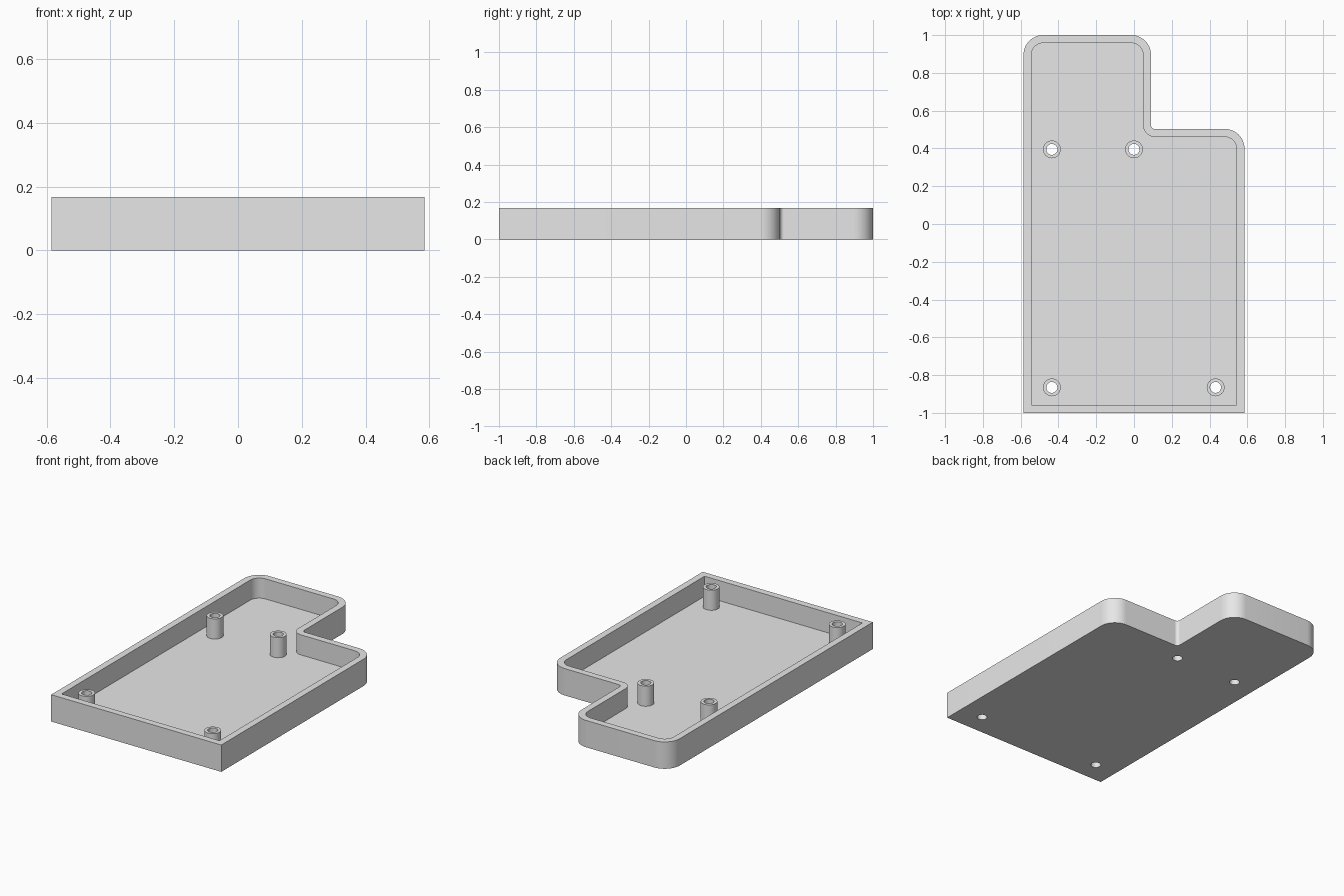
import bpy, bmesh, math
from mathutils import Vector

cube = bpy.data.objects.get("Cube")
if cube:
    bpy.data.objects.remove(cube)

HEIGHT, FLOOR, WALL = 0.167, 0.042, 0.042
HALF_X, STEP_X, STEP_Y = 0.585, 0.09, 0.503
POST_R, HOLE_R = 0.047, 0.029
POSTS = [(-0.435, 0.395), (0, 0.395), (-0.435, -0.865), (0.432, -0.865)]

grey = bpy.data.materials.new("plain grey")
grey.use_nodes = True
grey.diffuse_color = (0.8, 0.8, 0.8, 1)
grey.node_tree.nodes["Principled BSDF"].inputs["Base Color"].default_value = (0.8, 0.8, 0.8, 1)


def make_object(name, bm):
    bmesh.ops.recalc_face_normals(bm, faces=bm.faces)
    mesh = bpy.data.meshes.new(name)
    bm.to_mesh(mesh)
    bm.free()
    obj = bpy.data.objects.new(name, mesh)
    bpy.context.collection.objects.link(obj)
    mesh.materials.append(grey)
    return obj


def smooth(obj):
    bpy.ops.object.select_all(action="DESELECT")
    obj.select_set(True)
    bpy.context.view_layer.objects.active = obj
    bpy.ops.object.shade_smooth_by_angle(angle=math.radians(30))


def rounded(corners, segments=12):
    """Outline whose corners (x, y, radius) are right angles, rounded."""
    points = []
    for i, (x, y, r) in enumerate(corners):
        p = Vector((x, y))
        if r == 0:
            points.append(p)
            continue
        a = (Vector(corners[i - 1][:2]) - p).normalized()
        b = (Vector(corners[(i + 1) % len(corners)][:2]) - p).normalized()
        centre = p + (a + b) * r
        for k in range(segments + 1):
            t = math.pi / 2 * k / segments
            points.append(centre - b * r * math.cos(t) - a * r * math.sin(t))
    return points


def outline(inset):
    """Stepped board outline, moved inwards by the inset."""
    x, sx, sy, y = HALF_X - inset, STEP_X - inset, STEP_Y - inset, 1 - inset
    outer, notch = 0.104 - inset, 0.021 + inset
    return rounded([(-x, -y, 0), (x, -y, 0), (x, sy, outer),
                    (sx, sy, notch), (sx, y, outer), (-x, y, outer)])


def circle(x, y, r, n=32):
    return [Vector((x + r * math.cos(2 * math.pi * k / n),
                    y + r * math.sin(2 * math.pi * k / n))) for k in range(n)]


def ring(bm, points, z):
    return [bm.verts.new((p.x, p.y, z)) for p in points]


def bridge(bm, a, b):
    for i in range(len(a)):
        j = (i + 1) % len(a)
        bm.faces.new((a[i], a[j], b[j], b[i]))


def loft(name, levels, caps=True):
    """Join a run of (outline, height) levels, capped or closed into a tube."""
    bm = bmesh.new()
    rings = [ring(bm, points, z) for points, z in levels]
    for a, b in zip(rings, rings[1:]):
        bridge(bm, a, b)
    if caps:
        bm.faces.new(rings[0])
        bm.faces.new(rings[-1])
    else:
        bridge(bm, rings[-1], rings[0])
    return make_object(name, bm)


# Open tray: underside, outer wall, rim, inner wall, floor
outside, inside = outline(0), outline(WALL)
tray = loft("tray", [(outside, 0), (outside, HEIGHT), (inside, HEIGHT), (inside, FLOOR)])

# Screw holes through the floor, and the hollow posts above them
for n, (x, y) in enumerate(POSTS, 1):
    hole, rim = circle(x, y, HOLE_R), circle(x, y, POST_R)
    cutter = loft(f"hole_cutter_{n}", [(hole, -0.1), (hole, HEIGHT + 0.1)])
    cutter.hide_render = True
    cutter.hide_set(True)
    cut = tray.modifiers.new(f"screw_hole_{n}", "BOOLEAN")
    cut.operation, cut.solver, cut.object = "DIFFERENCE", "EXACT", cutter
    post = loft(f"post_{n}", [(rim, FLOOR), (rim, HEIGHT), (hole, HEIGHT), (hole, FLOOR)],
                caps=False)
    smooth(post)

smooth(tray)
